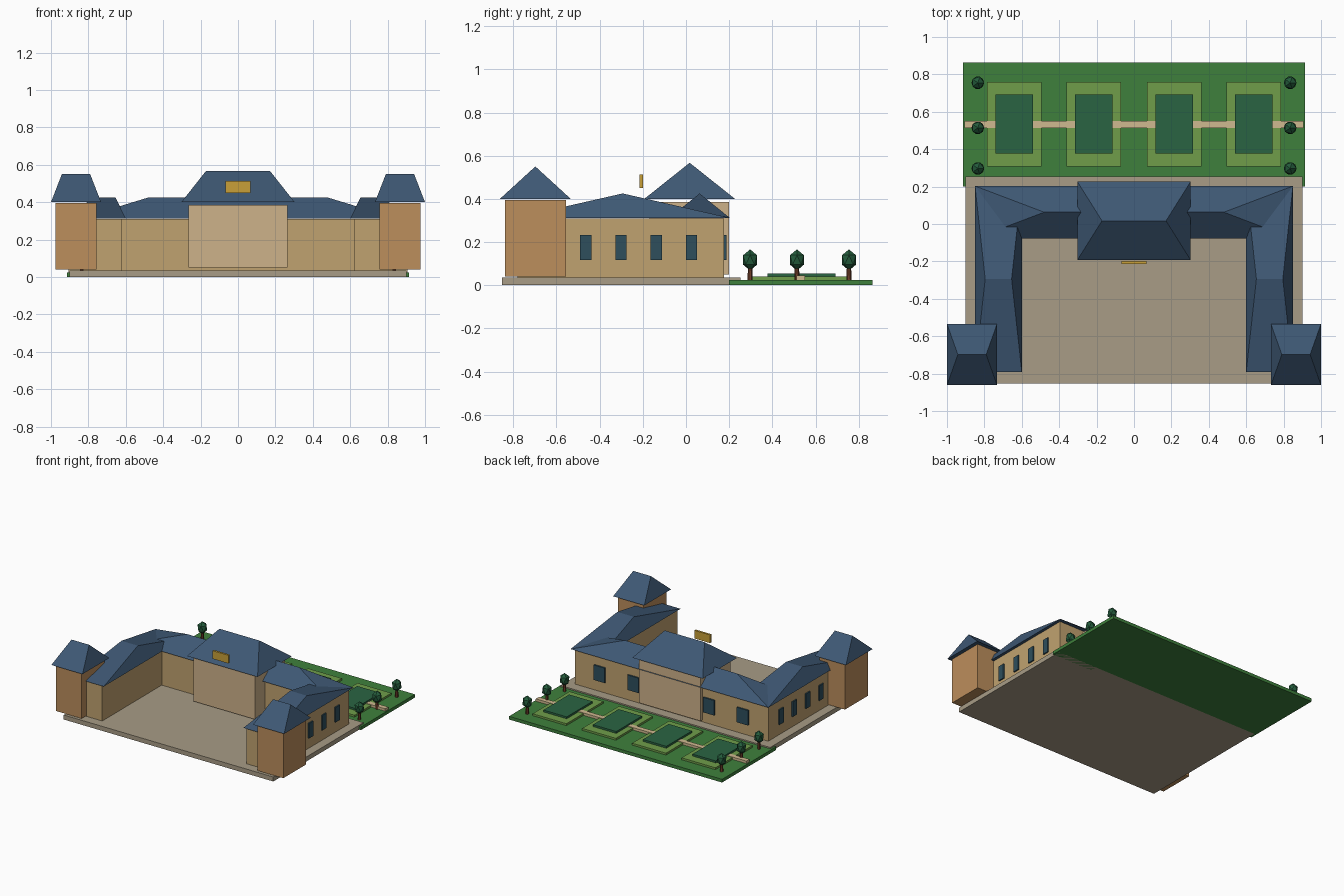
import bpy

if "Cube" in bpy.data.objects:
    bpy.data.objects.remove(bpy.data.objects["Cube"])


def lin(c):
    c /= 255
    return c / 12.92 if c <= 0.04045 else ((c + 0.055) / 1.055) ** 2.4


def material(name, r, g, b):
    m = bpy.data.materials.new(name)
    m.diffuse_color = (lin(r), lin(g), lin(b), 1)
    m.use_nodes = True
    m.node_tree.nodes["Principled BSDF"].inputs["Base Color"].default_value = m.diffuse_color
    return m


STONE = material("paving", 168, 156, 134)
LAWN = material("lawn", 62, 128, 60)
HEDGE = material("light_hedge", 112, 158, 74)
BED = material("dark_bed", 42, 100, 66)
PATH = material("path", 208, 186, 144)
WALL = material("wall", 192, 162, 112)
PALE = material("pale_wall", 206, 178, 138)
TOWER = material("tower_brick", 188, 142, 92)
ROOF = material("slate", 62, 88, 116)
GLASS = material("window", 46, 78, 92)
GOLD = material("gold", 200, 160, 56)
TRUNK = material("bark", 110, 62, 40)
LEAF = material("leaf", 36, 92, 60)


def add_mesh(name, verts, faces, mat):
    me = bpy.data.meshes.new(name)
    me.from_pydata(verts, [], faces)
    me.materials.append(mat)
    ob = bpy.data.objects.new(name, me)
    bpy.context.collection.objects.link(ob)
    return ob


def box(name, x, y, z, mat):
    """Box from (min, max) ranges."""
    v = [(a, b, c) for c in z for a, b in
         ((x[0], y[0]), (x[1], y[0]), (x[1], y[1]), (x[0], y[1]))]
    f = [(3, 2, 1, 0), (4, 5, 6, 7), (0, 1, 5, 4),
         (1, 2, 6, 5), (2, 3, 7, 6), (3, 0, 4, 7)]
    return add_mesh(name, v, f, mat)


def hip_roof(name, x, y, z, ridge=0.565):
    """Hipped roof with its ridge along x, over a rectangular eave."""
    cx, cy = sum(x) / 2, sum(y) / 2
    r = (x[1] - x[0]) / 2 * ridge
    v = [(x[0], y[0], z[0]), (x[1], y[0], z[0]), (x[1], y[1], z[0]),
         (x[0], y[1], z[0]), (cx - r, cy, z[1]), (cx + r, cy, z[1])]
    f = [(3, 2, 1, 0), (0, 1, 5, 4), (1, 2, 5), (2, 3, 4, 5), (3, 0, 4)]
    return add_mesh(name, v, f, ROOF)


def around(c, w):
    return (c - w / 2, c + w / 2)


# Ground: paved court and garden lawn
box("courtyard", (-0.9, 0.9), (-0.853, 0.253), (0, 0.035), STONE)
box("garden_lawn", (-0.915, 0.915), (0.2, 0.864), (0, 0.025), LAWN)
box("garden_path", (-0.905, 0.905), (0.513, 0.551), (0.02, 0.044), PATH)

# Parterres: light border with raised dark bed
for cx in (-0.64, -0.215, 0.215, 0.64):
    box("parterre_border", around(cx, 0.29), (0.308, 0.76), (0.02, 0.04), HEDGE)
    box("parterre_bed", around(cx, 0.2), (0.377, 0.692), (0.035, 0.055), BED)

# Rear wing and central pavilion
box("rear_wing", (-0.83, 0.83), (-0.05, 0.176), (0.035, 0.31), WALL)
hip_roof("rear_roof", (-0.85, 0.85), (-0.077, 0.203), (0.312, 0.425))
box("pavilion", (-0.265, 0.265), (-0.168, 0.2), (0.05, 0.386), PALE)
hip_roof("pavilion_roof", (-0.303, 0.303), (-0.193, 0.227), (0.4, 0.567))
box("gilded_panel", (-0.067, 0.067), (-0.215, -0.199), (0.45, 0.513), GOLD)

for s in (-1, 1):
    # Side wings and corner towers
    box("side_wing", around(s * 0.725, 0.21), (-0.78, 0.175), (0.035, 0.31), WALL)
    hip_roof("side_roof", around(s * 0.725, 0.25), (-0.79, 0.203), (0.312, 0.425))
    box("tower", around(s * 0.866, 0.22), (-0.838, -0.557), (0.04, 0.395), TOWER)
    hip_roof("tower_roof", around(s * 0.866, 0.268), (-0.862, -0.534), (0.4, 0.55))

    # Windows on the outer side walls and the rear wall
    for cy in (-0.464, -0.301, -0.138, 0.025):
        box("side_window", around(s * 0.83, 0.02), around(cy, 0.052), (0.117, 0.233), GLASS)
    for cx in (0.325, 0.615):
        box("rear_window", around(s * cx, 0.095), around(0.178, 0.02), (0.117, 0.233), GLASS)

    # Clipped garden trees
    for cy in (0.297, 0.514, 0.755):
        bpy.ops.mesh.primitive_cone_add(vertices=6, radius1=0.012, radius2=0.01, depth=0.06,
                                        location=(s * 0.835, cy, 0.054))
        trunk = bpy.context.object
        trunk.name = "tree_trunk"
        trunk.data.materials.append(TRUNK)
        bpy.ops.mesh.primitive_ico_sphere_add(subdivisions=1, radius=1,
                                              location=(s * 0.835, cy, 0.117))
        crown = bpy.context.object
        crown.name = "tree_crown"
        crown.scale = (0.038, 0.038, 0.049)
        crown.data.materials.append(LEAF)
